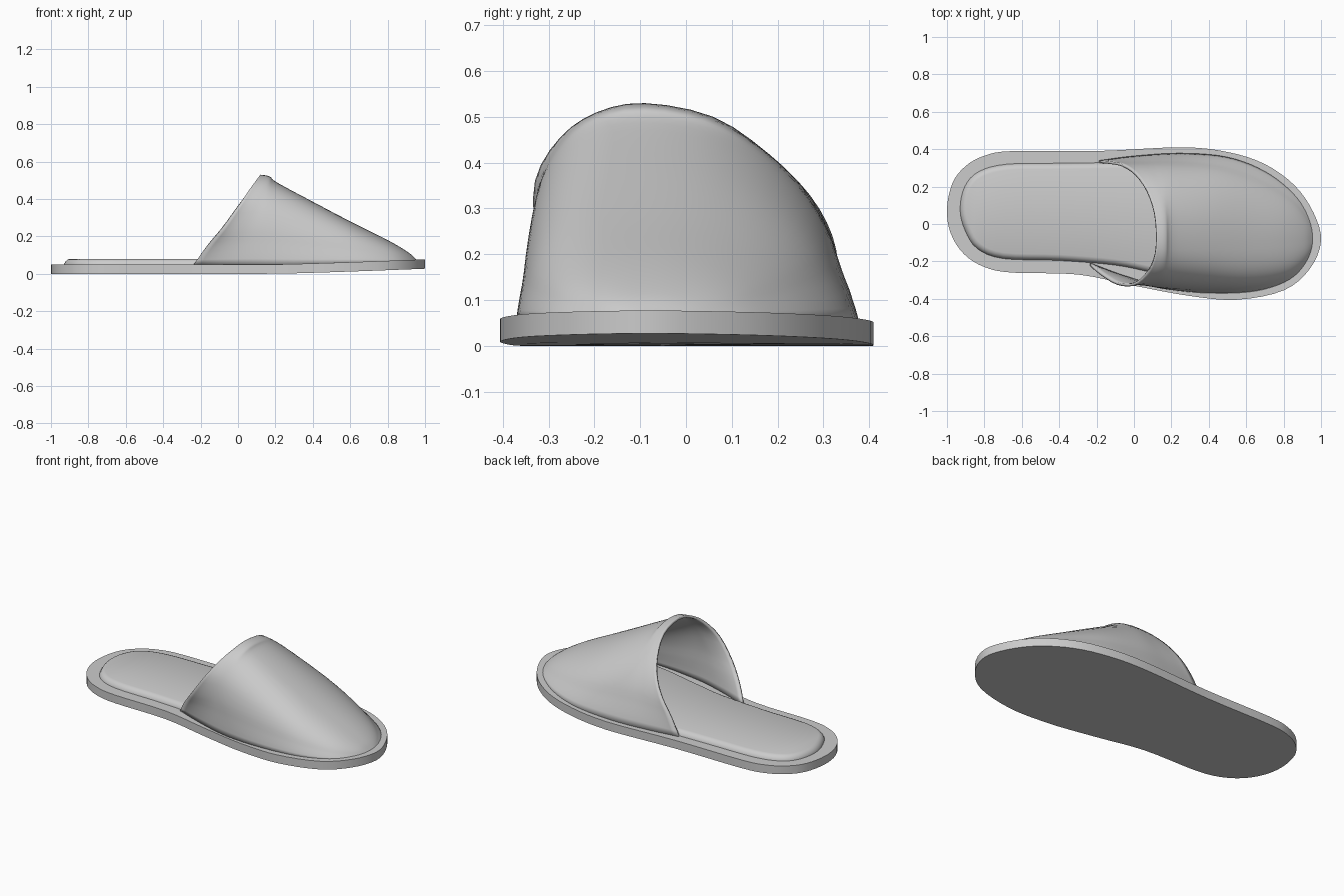
import bpy
import bmesh
import math
from mathutils import Vector

if "Cube" in bpy.data.objects:
    bpy.data.objects.remove(bpy.data.objects["Cube"], do_unlink=True)

# Single grey material
grey = bpy.data.materials.new("soft grey")
grey.use_nodes = True
COLOUR = (0.6, 0.6, 0.6, 1)
grey.diffuse_color = COLOUR
grey.node_tree.nodes["Principled BSDF"].inputs["Base Color"].default_value = COLOUR


def lift(x):
    """Upward spring of the sole towards the toe."""
    return 0.027 * max(0, (x - 0.2) / 0.8) ** 1.2


def spline(pts, u, before=None, after=None):
    """Smooth curve through pts at u in 0..1, with optional end guides."""
    pts = [Vector(p).to_3d() for p in pts]
    first = Vector(before).to_3d() if before else 2 * pts[0] - pts[1]
    last = Vector(after).to_3d() if after else 2 * pts[-1] - pts[-2]
    n = len(pts) - 1
    pts = [first] + pts + [last]
    i = min(int(u * n), n - 1)
    t = u * n - i
    a, b, c, d = pts[i:i + 4]
    return (b * 2 + (c - a) * t + (a * 2 - b * 5 + c * 4 - d) * t * t
            + (b * 3 - a - c * 3 + d) * t ** 3) / 2


def make_object(name, bm, angle):
    bmesh.ops.remove_doubles(bm, verts=bm.verts, dist=0.0005)
    mesh = bpy.data.meshes.new(name)
    bm.to_mesh(mesh)
    bm.free()
    obj = bpy.data.objects.new(name, mesh)
    bpy.context.collection.objects.link(obj)
    mesh.materials.append(grey)
    bpy.ops.object.select_all(action='DESELECT')
    obj.select_set(True)
    bpy.context.view_layer.objects.active = obj
    bpy.ops.object.shade_smooth_by_angle(angle=math.radians(angle))
    return obj


def plate(name, left, right, levels, angle, rows=44):
    """Foot-shaped slab, heel to toe; levels are (inset, height) from below."""
    us = [i / rows for i in range(rows + 1)]
    ring = [spline(left, u, right[1], right[-2]) for u in us]
    ring += [spline(right, u, left[1], left[-2]) for u in us[-2:0:-1]]
    m = len(ring)
    # Outline runs clockwise, so the inward direction is right of the tangent
    inward = []
    for i in range(m):
        t = ring[(i + 1) % m] - ring[i - 1]
        inward.append(Vector((t.y, -t.x, 0)).normalized())
    bm = bmesh.new()
    layers = []
    for inset, z in levels:
        pts = [p + d * inset for p, d in zip(ring, inward)]
        layers.append([bm.verts.new((p.x, p.y, z + lift(p.x))) for p in pts])
    for low, high in zip(layers, layers[1:]):
        for i in range(m):
            k = (i + 1) % m
            bm.faces.new((low[i], low[k], high[k], high[i]))
    for layer in (layers[0], layers[-1]):
        for i in range(rows):
            loop = [layer[i], layer[i + 1], layer[m - i - 1], layer[(m - i) % m]]
            bm.faces.new(list(dict.fromkeys(loop)))
    bmesh.ops.recalc_face_normals(bm, faces=bm.faces)
    return make_object(name, bm, angle)


# Sole
plate("sole",
      [(-1, .08), (-.97, .22), (-.9, .31), (-.8, .365), (-.65, .39), (-.2, .39),
       (.25, .41), (.5, .385), (.7, .32), (.86, .205), (.96, .06), (1, -.09)],
      [(-1, .08), (-.98, -.05), (-.91, -.16), (-.8, -.23), (-.65, -.26), (-.3, -.27),
       (0, -.33), (.3, -.385), (.55, -.405), (.8, -.355), (.94, -.24), (1, -.09)],
      [(0, 0), (0, .05)], 40)

# Padded insole with rolled top edge
plate("insole",
      [(-.93, .08), (-.905, .2), (-.83, .28), (-.68, .32), (-.4, .325), (-.1, .33),
       (.2, .345), (.45, .32), (.66, .25), (.8, .14), (.87, .03), (.89, -.08)],
      [(-.93, .08), (-.905, -.03), (-.84, -.13), (-.7, -.185), (-.4, -.195),
       (-.1, -.22), (.1, -.26), (.35, -.31), (.6, -.31), (.78, -.26),
       (.86, -.18), (.89, -.08)],
      [(0, .045), (0, .052), (.008, .066), (.018, .075), (.032, .08)], 75)

# Upper: left and right foot lines, ridge line and opening rim
LEFT = [(-.19, .34), (0, .365), (.25, .38), (.5, .36), (.7, .285),
        (.85, .17), (.93, .05), (.96, -.08)]
RIGHT = [(-.24, -.22), (-.05, -.29), (.15, -.345), (.4, -.37), (.65, -.36),
         (.83, -.3), (.925, -.2), (.96, -.08)]
RIDGE = [(.12, -.09, .53), (.17, -.09, .52), (.21, -.09, .487), (.4, -.09, .385),
         (.6, -.09, .28), (.8, -.08, .18), (.91, -.08, .115), (.96, -.08, .07)]
RIM = [(-.19, .34, .045), (-.13, .335, .15), (-.06, .32, .24), (.01, .27, .33),
       (.07, .18, .42), (.11, .06, .5), (.12, -.09, .53), (.105, -.195, .51),
       (.065, -.275, .455), (0, -.33, .36), (-.09, -.325, .235), (-.175, -.275, .135),
       (-.24, -.22, .045)]


def section(s, u):
    """Point on an arch across the foot, u running left to right."""
    a = math.pi * u
    c, h = math.cos(a), math.sin(a)
    if c > 0:
        side, power, pinch = spline(LEFT, s, None, RIGHT[-2]), 1, 0.08
    else:
        side, power, pinch = spline(RIGHT, s, None, LEFT[-2]), 0.7, 0.05
    ridge = spline(RIDGE, s)
    base = 0.045 + lift(side.x)
    # The wall flares out slightly where it meets the sole
    wide = abs(c) ** power * (1 - pinch * min(1, h / 0.3))
    return Vector((ridge.x + (side.x - ridge.x) * (1 - h),
                   ridge.y + (side.y - ridge.y) * wide,
                   base + (ridge.z - base) * h))


ROWS, COLS = 35, 36
bm = bmesh.new()
grid = []
for i in range(ROWS + 1):
    s = i / ROWS
    grid.append([bm.verts.new(section(s, j / COLS) + (1 - s) ** 4
                 * (spline(RIM, j / COLS) - section(0, j / COLS)))
                 for j in range(COLS + 1)])
for r, q in zip(grid, grid[1:]):
    for j in range(COLS):
        bm.faces.new((r[j], r[j + 1], q[j + 1], q[j]))
upper = make_object("upper", bm, 60)
wall = upper.modifiers.new("thickness", 'SOLIDIFY')
wall.thickness = 0.014
wall.offset = -1
